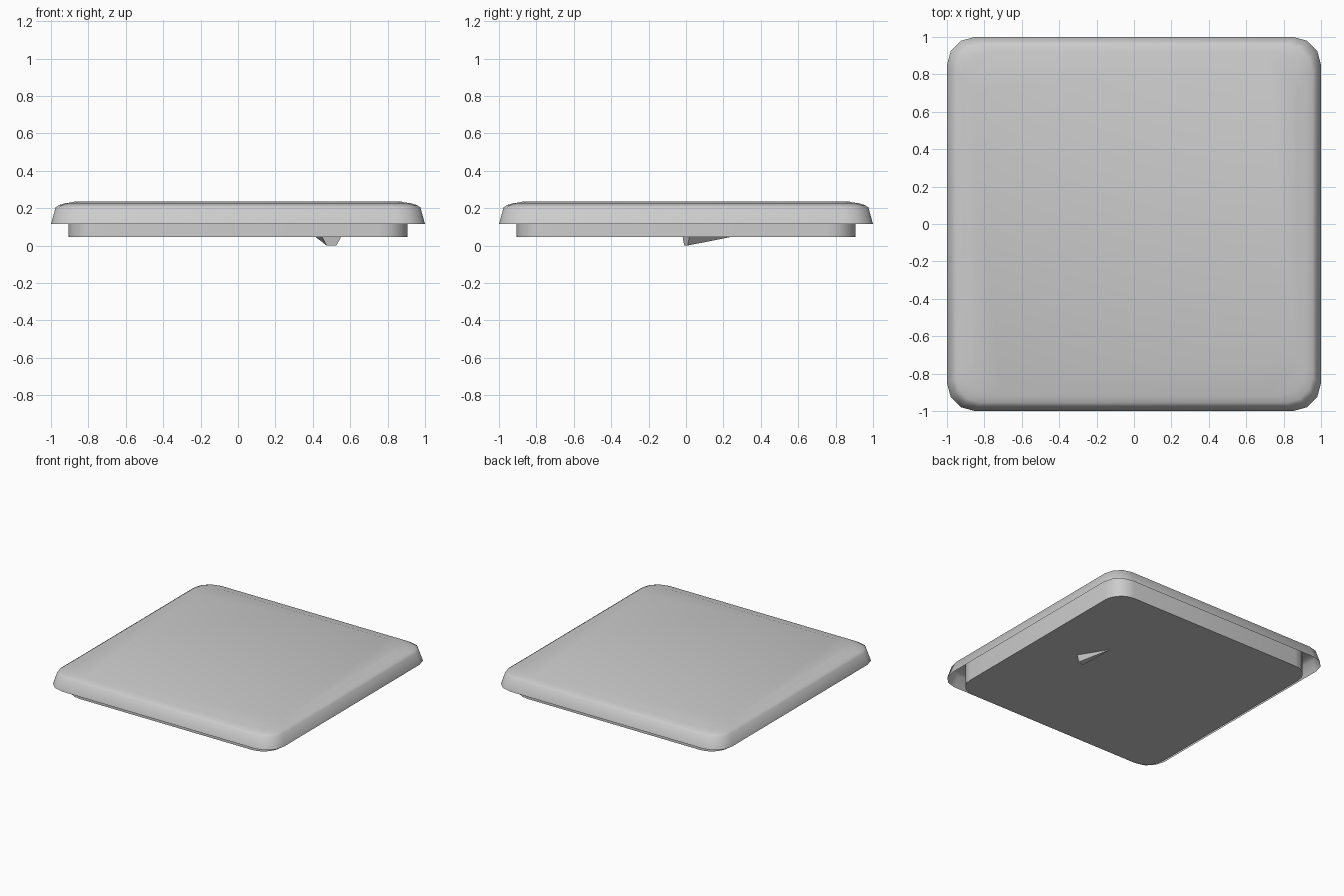
import bpy, bmesh, math
from mathutils import Vector

if "Cube" in bpy.data.objects:
    bpy.data.objects.remove(bpy.data.objects["Cube"])


def outline(half, radius, z, segs):
    """Rounded square as a list of points."""
    pts = []
    for q, (sx, sy) in enumerate(((1, 1), (-1, 1), (-1, -1), (1, -1))):
        for i in range(segs + 1):
            a = math.radians(90) * (q + i / segs)
            pts.append((sx * (half - radius) + radius * math.cos(a),
                        sy * (half - radius) + radius * math.sin(a), z))
    return pts


def finish(bm, name, angle):
    mesh = bpy.data.meshes.new(name)
    bm.to_mesh(mesh)
    bm.free()
    ob = bpy.data.objects.new(name, mesh)
    bpy.context.collection.objects.link(ob)
    bpy.ops.object.select_all(action='DESELECT')
    ob.select_set(True)
    bpy.context.view_layer.objects.active = ob
    bpy.ops.object.shade_smooth_by_angle(angle=math.radians(angle))
    return ob


def stacked(name, rings, segs, cap_first=False, cap_last=False, angle=35):
    """Skin a stack of rounded squares given as (half, radius, z)."""
    bm = bmesh.new()
    loops = [[bm.verts.new(p) for p in outline(h, r, z, segs)] for h, r, z in rings]
    n = len(loops[0])
    for lo, hi in zip(loops, loops[1:]):
        for i in range(n):
            j = (i + 1) % n
            bm.faces.new((lo[i], lo[j], hi[j], hi[i]))
    if cap_first:
        bm.faces.new(loops[0][::-1])
    if cap_last:
        bm.faces.new(loops[-1])
    return finish(bm, name, angle)


# Thin hollow cover: sloping skirt, rounded shoulder, slightly raised panel
stacked("cover_shell", [(1.0, 0.15, 0.115), (0.975, 0.14, 0.205), (0.955, 0.14, 0.217),
                        (0.92, 0.14, 0.228), (0.89, 0.16, 0.23), (0.872, 0.16, 0.236)],
        3, cap_last=True, angle=60)

# Inner base block, its walls running up into the cover
stacked("base_block", [(0.907, 0.15, 0.045), (0.905, 0.15, 0.226)], 5, cap_first=True)

# Small six-sided pointed nub, half sunk in the underside
head, tip = Vector((0.5, 0.0, 0.048)), Vector((0.415, 0.24, 0.046))
axis = (tip - head).normalized()
side = axis.cross(Vector((0, 0, 1))).normalized()
up = side.cross(axis)
bm = bmesh.new()
ring = [bm.verts.new(head + 0.055 * (math.cos(a) * side + math.sin(a) * up))
        for a in (math.radians(60 * i) for i in range(6))]
point = bm.verts.new(tip)
bm.faces.new(ring)
for i in range(6):
    bm.faces.new((ring[i], ring[(i + 1) % 6], point))
bmesh.ops.recalc_face_normals(bm, faces=bm.faces)
finish(bm, "underside_nub", 30)
